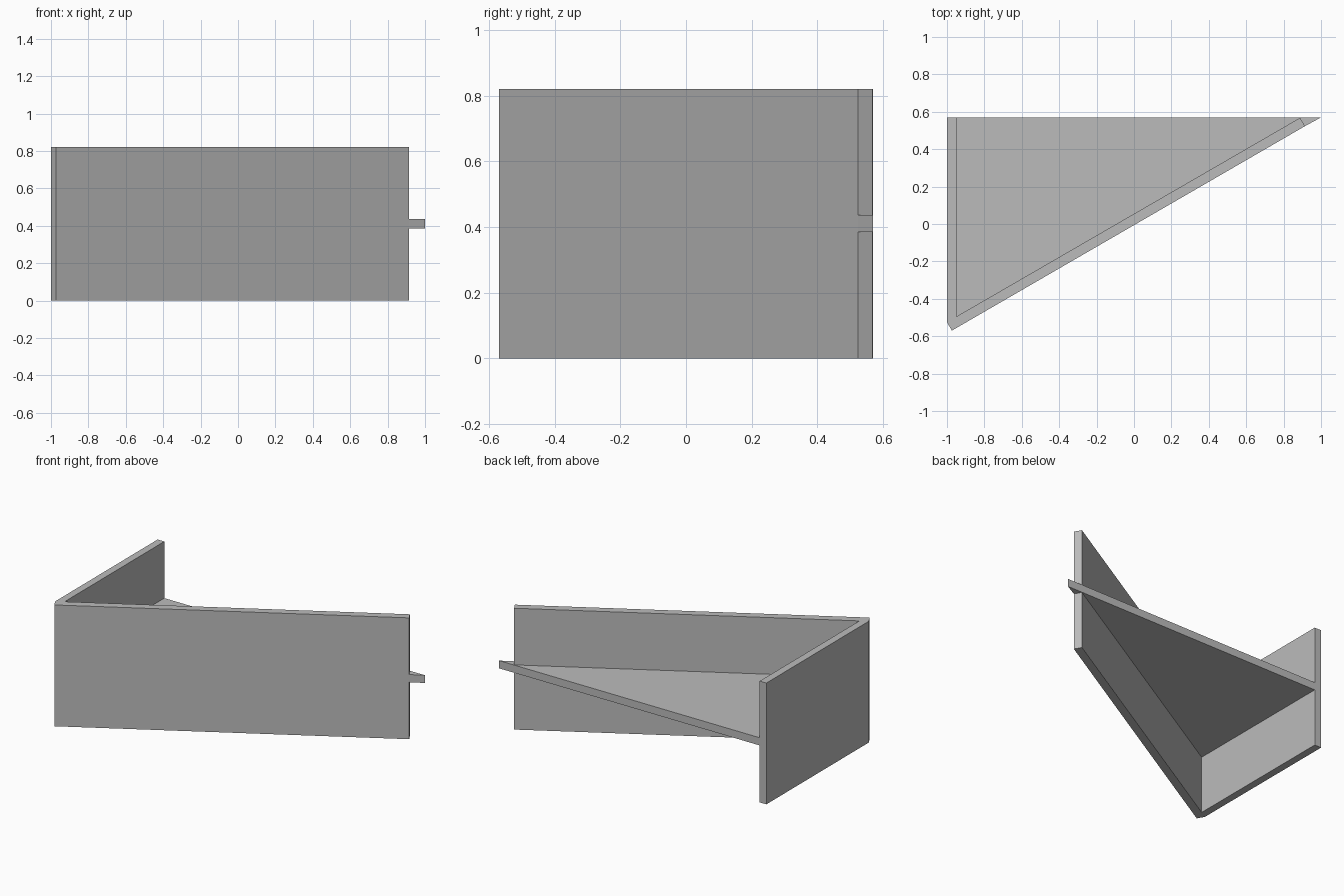
import bpy
import bmesh

cube = bpy.data.objects.get("Cube")
if cube:
    bpy.data.objects.remove(cube, do_unlink=True)

grey = bpy.data.materials.new("plain grey")
grey.use_nodes = True
colour = (0.5, 0.5, 0.5, 1)
grey.diffuse_color = colour
grey.node_tree.nodes["Principled BSDF"].inputs["Base Color"].default_value = colour


def extruded_outline(name, outline, bottom, top):
    """Raise a flat outline into a solid prism."""
    bm = bmesh.new()
    face = bm.faces.new([bm.verts.new((x, y, bottom)) for x, y in outline])
    raised = bmesh.ops.extrude_face_region(bm, geom=[face])["geom"]
    verts = [g for g in raised if isinstance(g, bmesh.types.BMVert)]
    bmesh.ops.translate(bm, verts=verts, vec=(0, 0, top - bottom))
    bmesh.ops.recalc_face_normals(bm, faces=bm.faces)
    mesh = bpy.data.meshes.new(name)
    bm.to_mesh(mesh)
    bm.free()
    mesh.materials.append(grey)
    obj = bpy.data.objects.new(name, mesh)
    bpy.context.collection.objects.link(obj)
    return obj


# Side wall and diagonal wall joined at a clipped corner
corner = (-0.974, -0.57)
inner_corner = (-0.95, -0.495)
wall_end = (0.914, 0.523)
extruded_outline("angled_walls", [
    (-1, 0.57), (-1, -0.525), corner, wall_end,
    (0.888, 0.568), inner_corner, (-0.95, 0.57),
], 0, 0.82)

# Triangular web at mid height, with its tip beyond the diagonal wall
extruded_outline("middle_web", [
    (-0.95, 0.57), inner_corner, (0.888, 0.568),
    wall_end, (1, 0.57),
], 0.385, 0.437)
